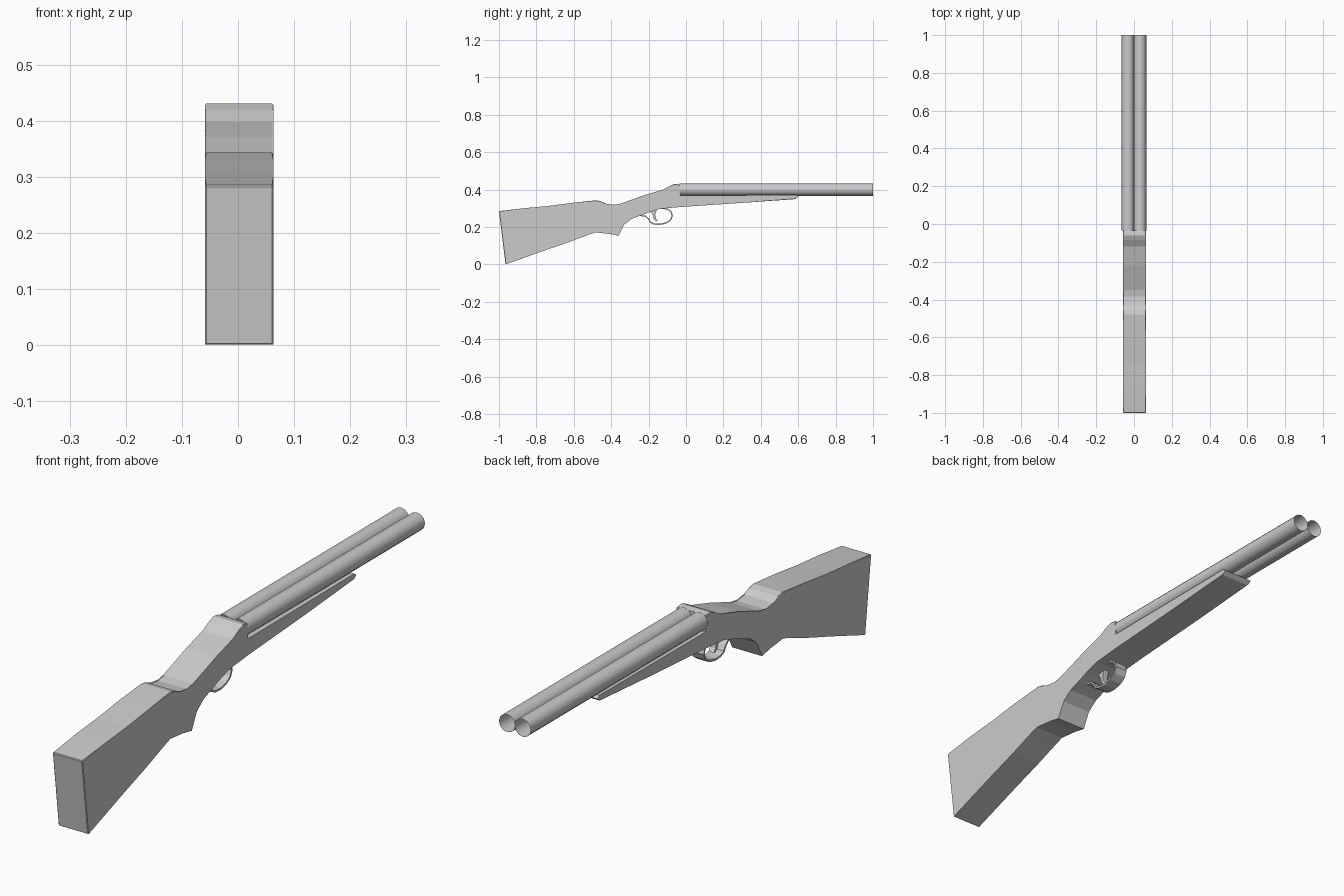
import bpy, bmesh, math

if "Cube" in bpy.data.objects:
    bpy.data.objects.remove(bpy.data.objects["Cube"])


def finish(name, bm, smooth=None):
    bmesh.ops.recalc_face_normals(bm, faces=bm.faces)
    mesh = bpy.data.meshes.new(name)
    bm.to_mesh(mesh)
    bm.free()
    obj = bpy.data.objects.new(name, mesh)
    bpy.context.collection.objects.link(obj)
    if smooth:
        bpy.context.view_layer.objects.active = obj
        obj.select_set(True)
        bpy.ops.object.shade_smooth_by_angle(angle=math.radians(smooth))
        obj.select_set(False)
    return obj


def extrude_profile(name, pts, x0, x1, chamfer=(), cross=(), size=0.012):
    """Extrude a (y, z) outline along x; chamfer side edges of chosen segments
    and cross edges at chosen corners."""
    bm = bmesh.new()
    n = len(pts)
    a = [bm.verts.new((x0, y, z)) for y, z in pts]
    b = [bm.verts.new((x1, y, z)) for y, z in pts]
    bm.faces.new(a)
    bm.faces.new(b[::-1])
    for i in range(n):
        j = (i + 1) % n
        bm.faces.new((a[i], b[i], b[j], a[j]))
    edges = [bm.edges.get((s[i], s[(i + 1) % n])) for i in chamfer for s in (a, b)]
    edges += [bm.edges.get((a[i], b[i])) for i in cross]
    if edges:
        bmesh.ops.bevel(bm, geom=edges, offset=size, segments=1,
                        affect='EDGES', profile=0.5, clamp_overlap=True)
    return finish(name, bm)


def ribbon(name, path, thick, half_width, smooth=40):
    """Flat strap following an open (y, z) path."""
    left, right = [], []
    for i, (y, z) in enumerate(path):
        p, q = path[max(i - 1, 0)], path[min(i + 1, len(path) - 1)]
        d = math.hypot(q[0] - p[0], q[1] - p[1])
        ny, nz = -(q[1] - p[1]) / d, (q[0] - p[0]) / d
        left.append((y + ny * thick / 2, z + nz * thick / 2))
        right.append((y - ny * thick / 2, z - nz * thick / 2))
    return extrude_profile(name, left + right[::-1],
                           0.002 - half_width, 0.002 + half_width)


# One-piece stock, receiver and fore-end
top = [(-1.0, 0.285), (-0.87, 0.30), (-0.74, 0.312), (-0.60, 0.33), (-0.48, 0.343),
       (-0.455, 0.337), (-0.43, 0.322), (-0.385, 0.316), (-0.35, 0.322), (-0.22, 0.371),
       (-0.12, 0.398), (-0.085, 0.42), (-0.06, 0.431), (-0.035, 0.427)]
front = [(-0.03, 0.368), (0.59, 0.371), (0.602, 0.362), (0.585, 0.349)]
bottom = [(0.30, 0.329), (-0.03, 0.307), (-0.14, 0.297), (-0.20, 0.278), (-0.24, 0.262),
          (-0.29, 0.244), (-0.33, 0.213), (-0.36, 0.153), (-0.41, 0.163), (-0.485, 0.171),
          (-0.53, 0.155), (-0.62, 0.121), (-0.76, 0.073), (-0.965, 0.0)]
outline = top + front + bottom
nt, total = len(top), len(outline)
extrude_profile("stock", outline, -0.059, 0.063,
                chamfer=list(range(nt - 1)) + [nt + 3, nt + 4, total - 1],
                cross=[0, total - 1])

# Pair of open barrels
for side, x in (("left", -0.032), ("right", 0.032)):
    bm = bmesh.new()
    rings = []
    for y in (-0.035, 1.0):
        rings.append([bm.verts.new((x + 0.033 * math.cos(k * math.tau / 12), y,
                                    0.4 + 0.033 * math.sin(k * math.tau / 12)))
                      for k in range(12)])
    for k in range(12):
        m = (k + 1) % 12
        bm.faces.new((rings[0][k], rings[0][m], rings[1][m], rings[1][k]))
    finish(side + "_barrel", bm, smooth=35)

# Trigger guard strap
ribbon("trigger_guard", [(-0.245, 0.262), (-0.215, 0.257), (-0.20, 0.243), (-0.19, 0.225),
                         (-0.17, 0.216), (-0.14, 0.214), (-0.105, 0.222), (-0.082, 0.238),
                         (-0.073, 0.260), (-0.08, 0.282), (-0.10, 0.297), (-0.13, 0.300)],
       0.007, 0.025)

# Curved trigger
extrude_profile("trigger", [(-0.195, 0.285), (-0.155, 0.297), (-0.165, 0.265), (-0.160, 0.245),
                            (-0.150, 0.232), (-0.160, 0.230), (-0.173, 0.245), (-0.178, 0.265)],
                -0.009, 0.013)
